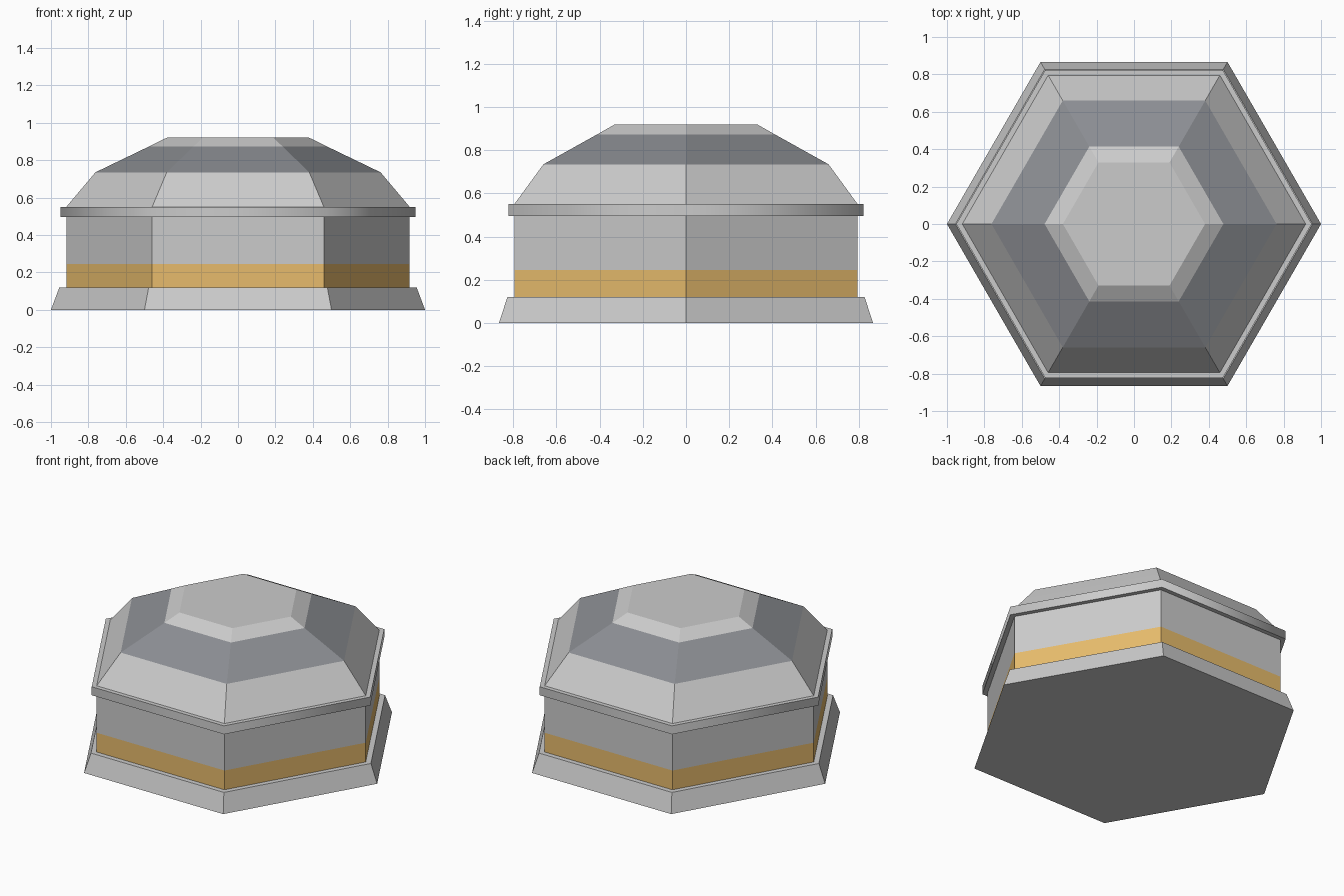
import bpy, bmesh
from math import cos, sin, pi, radians

if "Cube" in bpy.data.objects:
    bpy.data.objects.remove(bpy.data.objects["Cube"])

SIDES = 6


def material(name, color):
    m = bpy.data.materials.new(name)
    m.diffuse_color = (*color, 1)
    m.use_nodes = True
    m.node_tree.nodes["Principled BSDF"].inputs["Base Color"].default_value = m.diffuse_color
    return m


gold = material("gold", (0.80, 0.50, 0.15))
pale = material("pale", (0.80, 0.80, 0.80))
dark = material("dark", (0.26, 0.27, 0.29))
grey = material("grey", (0.6, 0.61, 0.63))


def hex_shell(name, profile, mats=None, cap_bottom=False, cap_top=False, smooth=False):
    """Sweep (radius, z) points around z; mats gives one material per band."""
    bm = bmesh.new()
    rings = [[bm.verts.new((r * cos(2 * pi * i / SIDES), r * sin(2 * pi * i / SIDES), z))
              for i in range(SIDES)] for r, z in profile]
    for band, (a, b) in enumerate(zip(rings, rings[1:])):
        for i in range(SIDES):
            j = (i + 1) % SIDES
            f = bm.faces.new((a[i], a[j], b[j], b[i]))
            f.material_index = band if mats else 0
    if cap_bottom:
        bm.faces.new(rings[0][::-1])
    if cap_top:
        bm.faces.new(rings[-1]).material_index = len(mats) - 1 if mats else 0
    for f in bm.faces:
        f.smooth = smooth
    mesh = bpy.data.meshes.new(name)
    bm.to_mesh(mesh)
    bm.free()
    for m in mats or []:
        mesh.materials.append(m)
    if smooth:
        mesh.set_sharp_from_angle(angle=radians(70))
    obj = bpy.data.objects.new(name, mesh)
    bpy.context.collection.objects.link(obj)
    return obj


# Tapered foot with a narrow ledge on top
hex_shell("base", [(1.0, 0), (0.955, 0.12), (0.918, 0.12)], cap_bottom=True)

# Straight wall with a gold band along its foot
hex_shell("wall", [(0.918, 0.12), (0.918, 0.245), (0.918, 0.495)], [gold, grey])

# Projecting rim, shaded smoothly around the sides
hex_shell("rim", [(0.918, 0.495), (0.95, 0.495), (0.95, 0.55), (0.918, 0.55)], smooth=True)

# Two-slope roof with coloured bands and a flat top
hex_shell("roof", [(0.918, 0.55), (0.838, 0.645), (0.762, 0.735), (0.478, 0.872), (0.38, 0.92)],
          [pale, grey, dark, grey], cap_top=True)
